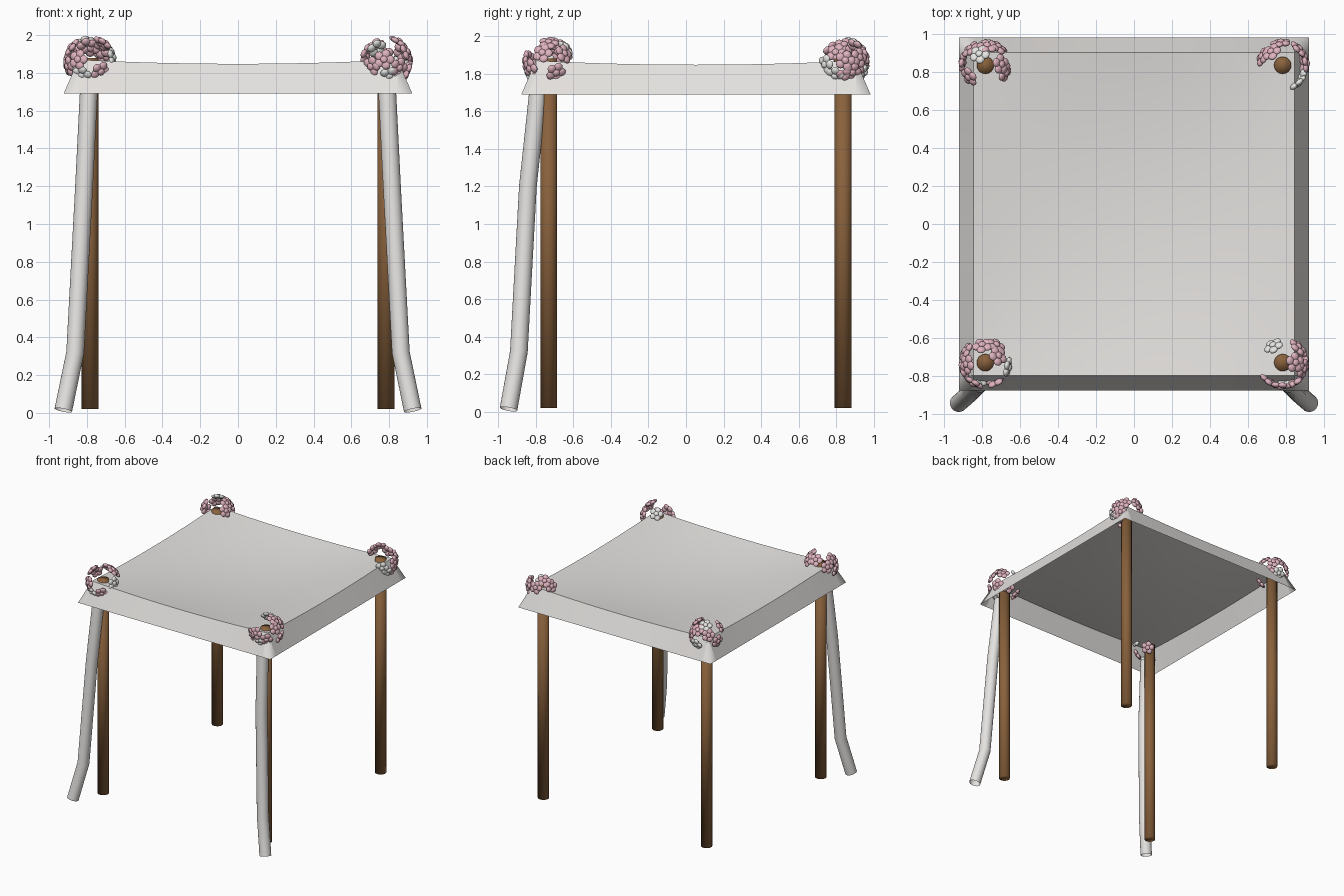
import bpy, bmesh
from math import radians, sin, cos, tau
from mathutils import Vector, Matrix

if "Cube" in bpy.data.objects:
    bpy.data.objects.remove(bpy.data.objects["Cube"], do_unlink=True)


def material(name, rgb):
    m = bpy.data.materials.new(name)
    m.use_nodes = True
    m.diffuse_color = (*rgb, 1)
    m.node_tree.nodes["Principled BSDF"].inputs["Base Color"].default_value = (*rgb, 1)
    return m


cloth = material("white cloth", (0.78, 0.76, 0.74))
wood = material("brown wood", (0.25, 0.12, 0.045))
pink = material("pink petal", (0.74, 0.45, 0.52))
white = material("white petal", (0.78, 0.78, 0.76))


def finish(bm, name, mats, smooth=True):
    mesh = bpy.data.meshes.new(name)
    for f in bm.faces:
        f.smooth = smooth
    bm.to_mesh(mesh)
    bm.free()
    ob = bpy.data.objects.new(name, mesh)
    for m in mats:
        mesh.materials.append(m)
    bpy.context.collection.objects.link(ob)
    return ob


# Canopy dimensions
HALF_X, HALF_Y, MID_Y = 0.845, 0.852, 0.053
FLARE, HEM, TOP = 0.078, 1.69, 1.87
STEPS = 16


def sheet_point(u, v):
    a, b = 1 - u * u, 1 - v * v
    z = TOP - 0.022 * (a + b) - 0.045 * a * b
    return Vector((u * HALF_X, v * HALF_Y + MID_Y, z))


# Sagging roof cloth
bm = bmesh.new()
ts = [2 * i / STEPS - 1 for i in range(STEPS + 1)]
grid = [[bm.verts.new(sheet_point(u, v)) for u in ts] for v in ts]
for r in range(STEPS):
    for c in range(STEPS):
        bm.faces.new((grid[r][c], grid[r][c + 1], grid[r + 1][c + 1], grid[r + 1][c]))
finish(bm, "canopy_roof", [cloth])

# Flared valance along each side
sides = {"front": (0, -1), "back": (0, 1), "left": (1, 0), "right": (-1, 0)}
for label, (nx, ny) in sides.items():
    bm = bmesh.new()
    rows = []
    for t in ts:
        top = sheet_point(nx - ny * t, ny + nx * t)
        low = Vector((top.x + nx * FLARE, top.y + ny * FLARE, HEM))
        rows.append((bm.verts.new(low), bm.verts.new(top)))
    for a, b in zip(rows, rows[1:]):
        bm.faces.new((a[0], b[0], b[1], a[1]))
    finish(bm, label + "_valance", [cloth], False)

corners = [("front_left", 1, -1), ("front_right", -1, -1),
           ("back_left", 1, 1), ("back_right", -1, 1)]

# Soft folded corners of the valance
for label, sx, sy in corners:
    bm = bmesh.new()
    top = sheet_point(sx, sy)
    v = [bm.verts.new(top)]
    for dx, dy in ((1, 0), (1, 1), (0, 1)):
        v.append(bm.verts.new((top.x + sx * dx * FLARE, top.y + sy * dy * FLARE, HEM)))
    bm.faces.new((v[0], v[1], v[2]))
    bm.faces.new((v[0], v[2], v[3]))
    if sx * sy < 0:
        bmesh.ops.reverse_faces(bm, faces=bm.faces[:])
    finish(bm, label + "_valance_corner", [cloth])


# Wooden posts
def post_spot(sx, sy):
    return Vector((sx * 0.784, MID_Y + sy * 0.784, 0))


for label, sx, sy in corners:
    bm = bmesh.new()
    spot = post_spot(sx, sy)
    bmesh.ops.create_cone(bm, cap_ends=True, segments=32, radius1=0.045, radius2=0.045,
                          depth=1.86, matrix=Matrix.Translation((spot.x, spot.y, 0.95)))
    finish(bm, label + "_post", [wood])

# Gathered curtains hanging beside the front posts, open at the ends
PATH = [(0.925, -0.945, 0.014), (0.862, -0.89, 0.32), (0.815, -0.842, 1.2), (0.788, -0.784, 1.74)]
for label, sx in (("left_curtain", 1), ("right_curtain", -1)):
    bm = bmesh.new()
    pts = [Vector((sx * x, y, z)) for x, y, z in PATH]
    rings = []
    for i, p in enumerate(pts):
        axis = (pts[min(i + 1, 3)] - pts[max(i - 1, 0)]).normalized()
        across = Vector((0, 1, 0)).cross(axis).normalized()
        depth = axis.cross(across)
        rings.append([bm.verts.new(p + 0.047 * (across * cos(tau * k / 24) + depth * sin(tau * k / 24)))
                      for k in range(24)])
    for a, b in zip(rings, rings[1:]):
        for k in range(24):
            n = (k + 1) % 24
            bm.faces.new((a[k], a[n], b[n], b[k]))
    finish(bm, label, [cloth])


# Blossoms on each corner: five plump petals round a button
def blob(bm, matrix, size, index):
    out = bmesh.ops.create_uvsphere(bm, u_segments=12, v_segments=8, radius=size,
                                    matrix=matrix)
    for f in {f for v in out["verts"] for f in v.link_faces}:
        f.material_index = index


def blossom(bm, centre, azimuth, tilt, index):
    a, e = radians(azimuth), radians(tilt)
    out = Vector((cos(a) * cos(e), sin(a) * cos(e), sin(e)))
    frame = Matrix.Translation(centre + out * 0.122) @ out.to_track_quat("Z", "Y").to_matrix().to_4x4()
    flat = Matrix.Diagonal((1, 1, 0.6, 1))
    for k in range(5):
        ang = tau * k / 5
        place = Matrix.Translation((0.031 * cos(ang), 0.031 * sin(ang), 0))
        blob(bm, frame @ place @ flat, 0.024, index)
    blob(bm, frame @ Matrix.Translation((0, 0, 0.011)) @ flat, 0.019, index)


# Facing of every blossom: (azimuth, elevation) in degrees
PINKS = {
    "front_left": [(0, 58), (-17, 24), (45, 22), (-130, -12), (-55, -15), (-95, 5), (20, -25),
                   (70, -35), (150, -40)],
    "front_right": [(58, 30), (28, 52), (150, 15), (185, 38), (-60, -25), (-160, -12), (100, 42),
                    (40, -35), (-120, 5)],
    "back_left": [(130, 42), (157, 20), (95, 15), (45, 12), (5, 5), (25, -25), (5, -38), (-120, -35)],
    "back_right": [(132, 20), (56, 20), (4, 48), (-20, 25), (-145, 32), (85, 35), (35, -20),
                   (170, -10), (-60, -35)],
}
WHITES = {
    "front_left": [(119, 35), (-80, -38)],
    "front_right": [(-12, 10), (-115, -35)],
    "back_left": [(-50, -5), (-25, -35)],
    "back_right": [(118, 58), (80, -25)],
}
for label, sx, sy in corners:
    bm = bmesh.new()
    centre = post_spot(sx, sy) + Vector((0, 0, 1.86))
    for index, table in enumerate((PINKS, WHITES)):
        for azimuth, tilt in table[label]:
            blossom(bm, centre, azimuth, tilt, index)
    finish(bm, label + "_blossoms", [pink, white])
